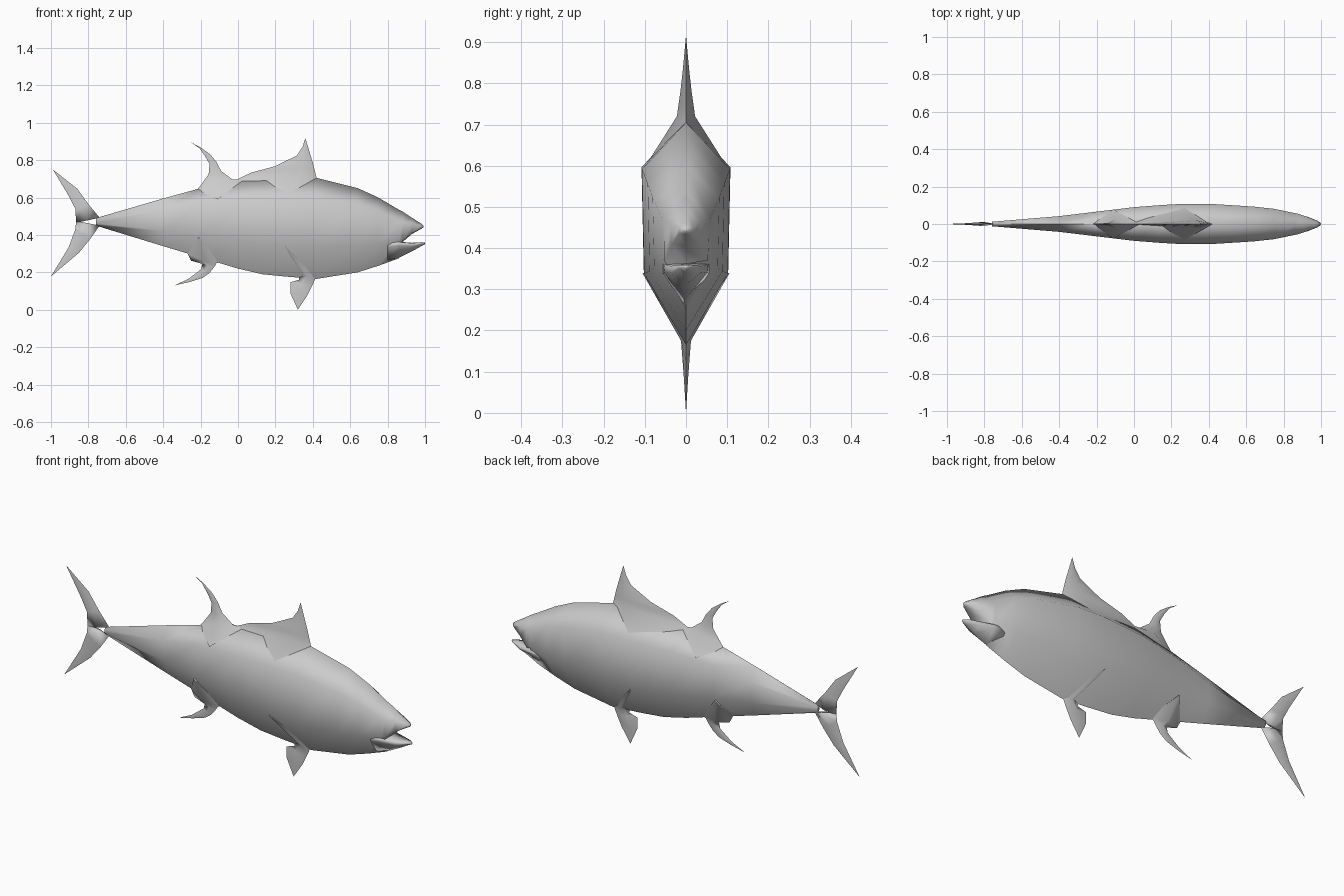
import bpy, bmesh, math


def loft(name, rings, angle=100):
    """Skin a list of equal-length closed rings; collapsed rings become points."""
    bm = bmesh.new()
    vs = [[bm.verts.new(p) for p in r] for r in rings]
    n = len(vs[0])
    for a, b in zip(vs, vs[1:]):
        for i in range(n):
            j = (i + 1) % n
            bm.faces.new((a[i], a[j], b[j], b[i]))
    bm.faces.new(vs[0])
    bm.faces.new(vs[-1])
    bmesh.ops.remove_doubles(bm, verts=bm.verts, dist=0.0003)
    bmesh.ops.recalc_face_normals(bm, faces=bm.faces)
    me = bpy.data.meshes.new(name)
    bm.to_mesh(me)
    bm.free()
    ob = bpy.data.objects.new(name, me)
    bpy.context.collection.objects.link(ob)
    bpy.ops.object.select_all(action='DESELECT')
    bpy.context.view_layer.objects.active = ob
    ob.select_set(True)
    bpy.ops.object.shade_smooth_by_angle(angle=math.radians(angle))
    return ob


def hexa(x, top, bot, w, hi=0.79, lo=0.32, k=0.95):
    """Six-sided body section: back ridge, two shoulders, two flanks, keel."""
    h = top - bot
    zu, zl = bot + hi * h, bot + lo * h
    return [(x, 0, top), (x, w, zu), (x, w * k, zl),
            (x, 0, bot), (x, -w * k, zl), (x, -w, zu)]


def fin(name, sections):
    """Diamond sections: lead (x,z), trail (x,z), half thickness, optional ridge (x,z)."""
    rings = []
    for s in sections:
        (lx, lz), (tx, tz), t = s[:3]
        mx, mz = s[3] if len(s) > 3 else ((lx + tx) / 2, (lz + tz) / 2)
        rings.append([(lx, 0, lz), (mx, t, mz), (tx, 0, tz), (mx, -t, mz)])
    return loft(name, rings)


# Body with upper head, ending in the upper lip
loft("body", [
    hexa(-0.76, 0.49, 0.45, 0.012),
    hexa(-0.40, 0.595, 0.34, 0.042, 0.75),
    hexa(-0.20, 0.65, 0.28, 0.066),
    hexa(0.00, 0.69, 0.22, 0.09),
    hexa(0.13, 0.70, 0.19, 0.10),
    hexa(0.26, 0.708, 0.177, 0.108),
    hexa(0.42, 0.705, 0.165, 0.107),
    hexa(0.64, 0.65, 0.20, 0.093),
    hexa(0.75, 0.60, 0.235, 0.081),
    hexa(0.86, 0.535, 0.275, 0.058, 0.75, 0.38),
    hexa(0.88, 0.525, 0.362, 0.054, 0.65, 0.05, 0.98),
    hexa(0.93, 0.492, 0.405, 0.037, 0.65, 0.05, 0.95),
    hexa(0.98, 0.46, 0.433, 0.017, 0.65, 0.1),
    hexa(0.992, 0.45, 0.44, 0.006, 0.6, 0.2),
])

# Lower jaw
loft("lower_jaw", [
    hexa(0.80, 0.365, 0.256, 0.058, 0.95, 0.75),
    hexa(0.86, 0.364, 0.277, 0.054, 0.97, 0.75),
    hexa(0.93, 0.358, 0.312, 0.038, 0.97, 0.6),
    hexa(0.98, 0.361, 0.340, 0.018, 0.9, 0.5),
    hexa(1.00, 0.359, 0.350, 0.005, 0.8, 0.4),
])

# Back fins, flared where they meet the body
fin("first_dorsal_fin", [
    ((0.43, 0.68), (-0.02, 0.66), 0.095, (0.26, 0.605)),
    ((0.42, 0.705), (-0.02, 0.69), 0.022, (0.33, 0.72)),
    ((0.41, 0.745), (0.07, 0.733), 0.018, (0.34, 0.75)),
    ((0.40, 0.785), (0.20, 0.768), 0.013, (0.345, 0.785)),
    ((0.385, 0.835), (0.315, 0.825), 0.008),
    ((0.373, 0.875), (0.345, 0.87), 0.004),
    ((0.36, 0.917), (0.36, 0.917), 0),
])
fin("second_dorsal_fin", [
    ((0.03, 0.695), (-0.22, 0.64), 0.079, (-0.11, 0.59)),
    ((-0.03, 0.697), (-0.20, 0.665), 0.022, (-0.10, 0.69)),
    ((-0.09, 0.742), (-0.157, 0.725), 0.010),
    ((-0.115, 0.79), (-0.152, 0.778), 0.006),
    ((-0.15, 0.832), (-0.175, 0.82), 0.004),
    ((-0.20, 0.868), (-0.205, 0.862), 0.002),
    ((-0.254, 0.897), (-0.254, 0.897), 0),
])

# Belly fins
fin("anal_fin", [
    ((-0.09, 0.26), (-0.27, 0.30), 0.066, (-0.21, 0.39)),
    ((-0.115, 0.248), (-0.25, 0.262), 0.018, (-0.18, 0.26)),
    ((-0.13, 0.225), (-0.19, 0.248), 0.009),
    ((-0.155, 0.195), (-0.197, 0.217), 0.006),
    ((-0.19, 0.17), (-0.243, 0.182), 0.003),
    ((-0.26, 0.148), (-0.265, 0.165), 0.002),
    ((-0.34, 0.13), (-0.34, 0.13), 0),
])
fin("pelvic_fin", [
    ((0.42, 0.19), (0.33, 0.20), 0.106, (0.25, 0.34)),
    ((0.414, 0.168), (0.325, 0.160), 0.012, (0.37, 0.175)),
    ((0.395, 0.125), (0.28, 0.147), 0.009),
    ((0.37, 0.075), (0.28, 0.088), 0.005),
    ((0.32, 0.0), (0.32, 0.0), 0),
])

# Forked tail
for name, pts in (
    ("tail_upper_lobe", [((-0.74, 0.492), (-0.865, 0.465)), ((-0.80, 0.565), (-0.87, 0.54)),
                         ((-0.86, 0.648), (-0.905, 0.608)), ((-0.99, 0.75), (-0.99, 0.75))]),
    ("tail_lower_lobe", [((-0.74, 0.45), (-0.865, 0.475)), ((-0.79, 0.378), (-0.87, 0.43)),
                         ((-0.85, 0.305), (-0.905, 0.335)), ((-1.0, 0.178), (-1.0, 0.178))]),
):
    fin(name, [(a, b, t) for (a, b), t in zip(pts, (0.011, 0.009, 0.005, 0))])
